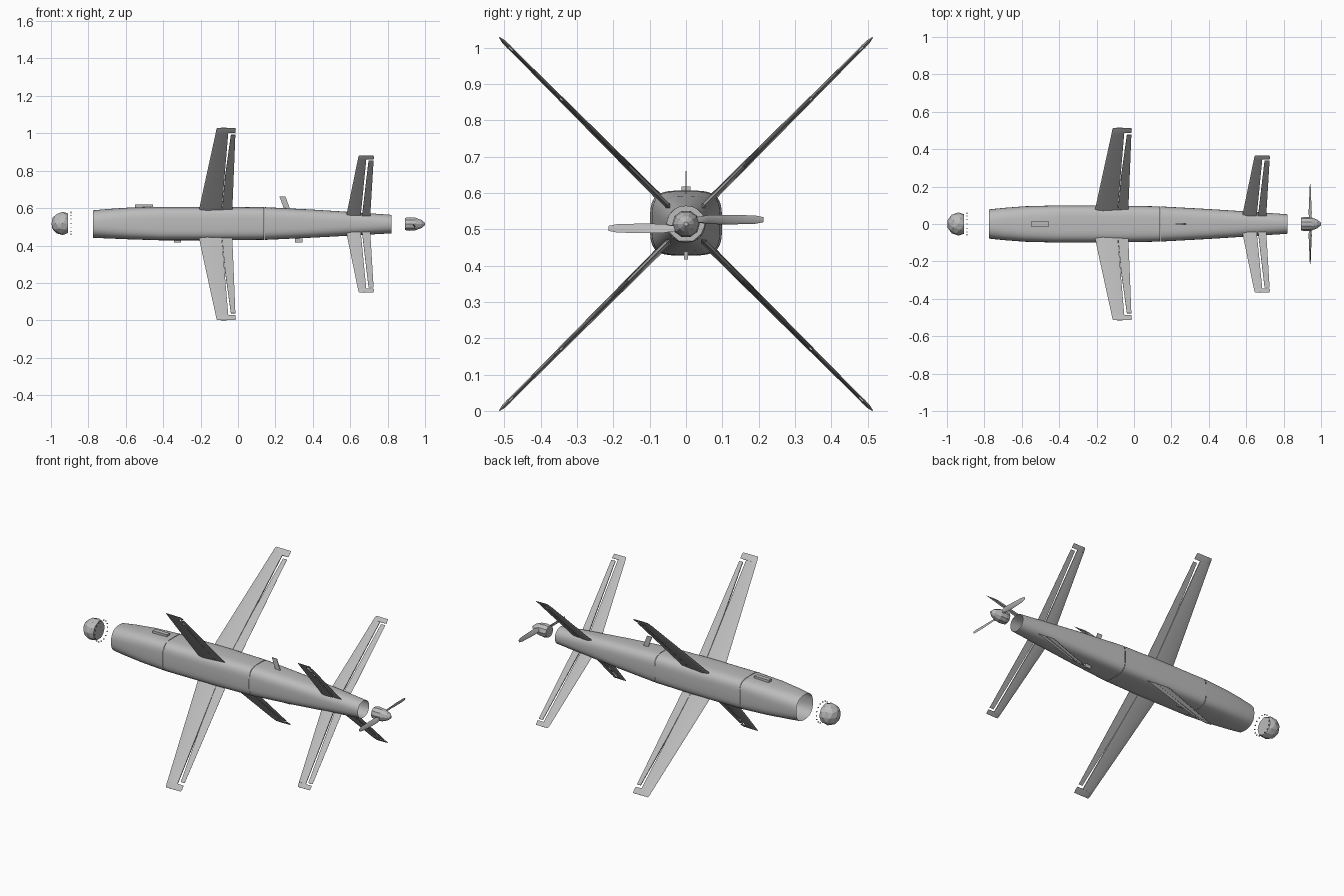
import bpy, bmesh, math
from mathutils import Vector, Matrix

cube = bpy.data.objects.get("Cube")
if cube:
    bpy.data.objects.remove(cube, do_unlink=True)

CZ = 0.515  # height of the body axis
grey = bpy.data.materials.new("light_grey")
grey.use_nodes = True
colour = (0.5, 0.5, 0.5, 1)
grey.diffuse_color = colour
grey.node_tree.nodes["Principled BSDF"].inputs["Base Color"].default_value = colour


def finish(name, bm, smooth=True, angle=35):
    """Turn a bmesh built around the body axis into a shaded object."""
    bmesh.ops.recalc_face_normals(bm, faces=bm.faces)
    mesh = bpy.data.meshes.new(name)
    bm.to_mesh(mesh)
    bm.free()
    mesh.materials.append(grey)
    obj = bpy.data.objects.new(name, mesh)
    obj.location.z = CZ
    bpy.context.collection.objects.link(obj)
    if smooth:
        bpy.ops.object.select_all(action='DESELECT')
        obj.select_set(True)
        bpy.context.view_layer.objects.active = obj
        bpy.ops.object.shade_smooth_by_angle(angle=math.radians(angle))
    return obj


def loft(bm, rings, caps=True):
    """Skin a list of point rings, optionally closing the ends."""
    loops = [[bm.verts.new(p) for p in ring] for ring in rings]
    n = len(loops[0])
    for a, b in zip(loops, loops[1:]):
        for i in range(n):
            j = (i + 1) % n
            bm.faces.new((a[i], a[j], b[j], b[i]))
    if caps:
        bm.faces.new(loops[0])
        bm.faces.new(loops[-1])


def box(bm, x0, x1, y, z0, z1, lean=0.0):
    """Box symmetric in y whose top may lean along x."""
    loft(bm, [[(x0 + d, -y, z), (x1 + d, -y, z), (x1 + d, y, z), (x0 + d, y, z)]
              for z, d in ((z0, 0), (z1, lean))])


# Body: open rounded-square tube in three sections
def body_ring(x, half_y, top, bottom, power, n=48):
    ring = []
    for i in range(n):
        t = 2 * math.pi * i / n
        c, s = math.cos(t), math.sin(t)
        y = half_y * math.copysign(abs(c) ** (2 / power), c)
        z = (top if s > 0 else bottom) * math.copysign(abs(s) ** (2 / power), s)
        ring.append((x, y, z))
    return ring


sections = {
    "front_body": [(-0.775, 0.078, 0.073, 0.074, 2.4), (-0.7, 0.086, 0.080, 0.077, 2.8),
                   (-0.58, 0.095, 0.088, 0.082, 3.3), (-0.421, 0.099, 0.092, 0.087, 3.8)],
    "middle_body": [(-0.419, 0.099, 0.092, 0.087, 3.8), (-0.1, 0.099, 0.092, 0.087, 3.8),
                    (0.139, 0.094, 0.090, 0.085, 3.7)],
    "rear_body": [(0.141, 0.094, 0.090, 0.085, 3.7), (0.4, 0.080, 0.077, 0.073, 3.2),
                  (0.62, 0.066, 0.063, 0.061, 2.6), (0.82, 0.052, 0.049, 0.050, 2.1)],
}
for name, stations in sections.items():
    bm = bmesh.new()
    loft(bm, [body_ring(*st) for st in stations], caps=False)
    finish(name, bm)

# Wings and tail fins: each a main panel, a hinged flap and a tip cap
MAIN = ((0, 0), (0.06, 0.5), (0.35, 1), (1, 0.5), (1, -0.5), (0.35, -1), (0.06, -0.5))
FLAP = ((0, 0.5), (1, 0.05), (1, -0.05), (0, -0.5))
CAP = ((0, 0), (0.1, 0.6), (0.35, 1), (1, 0.08), (1, -0.08), (0.35, -1), (0.1, -0.6))


def panel(name, shape, stations, turn):
    """Stations: (span, leading x, trailing x, half thickness)."""
    bm = bmesh.new()
    loft(bm, [[(a + (b - a) * u, h * v, s) for u, v in shape] for s, a, b, h in stations])
    bmesh.ops.transform(bm, matrix=turn, verts=bm.verts)
    finish(name, bm, angle=25)


for k, place in enumerate(("upper_front", "lower_front", "lower_back", "upper_back")):
    turn = Matrix.Rotation(math.radians(45 + 90 * k), 4, 'X')
    panel("wing_" + place, MAIN,
          [(0.085, -0.212, -0.088, 0.010), (0.36, -0.170, -0.072, 0.008),
           (0.69, -0.119, -0.052, 0.005)], turn)
    panel("wing_flap_" + place, FLAP,
          [(0.085, -0.087, -0.031, 0.010), (0.36, -0.069, -0.023, 0.008),
           (0.675, -0.038, -0.014, 0.005)], turn)
    panel("wing_tip_" + place, CAP,
          [(0.69, -0.119, -0.013, 0.006), (0.712, -0.116, -0.012, 0.005),
           (0.727, -0.112, -0.013, 0.001)], turn)
    panel("tail_fin_" + place, MAIN,
          [(0.05, 0.577, 0.655, 0.008), (0.49, 0.641, 0.686, 0.004)], turn)
    panel("tail_flap_" + place, FLAP,
          [(0.06, 0.663, 0.707, 0.007), (0.48, 0.698, 0.725, 0.004)], turn)
    panel("tail_tip_" + place, CAP,
          [(0.49, 0.641, 0.726, 0.004), (0.508, 0.644, 0.726, 0.003),
           (0.517, 0.647, 0.725, 0.001)], turn)

# Small fittings on the back and belly
bm = bmesh.new()
box(bm, -0.55, -0.455, 0.013, 0.07, 0.103)
finish("top_fairing", bm, smooth=False)

bm = bmesh.new()
box(bm, 0.248, 0.28, 0.002, 0.075, 0.146, lean=-0.026)
finish("antenna_blade", bm, smooth=False)

for name, x in (("front_belly_tab", -0.323), ("rear_belly_tab", 0.325)):
    bm = bmesh.new()
    box(bm, x - 0.019, x + 0.019, 0.006, -0.098, -0.07)
    finish(name, bm, smooth=False)

# Nose: faceted sensor ball with a flat back and a ring of fasteners
bm = bmesh.new()
bmesh.ops.create_icosphere(bm, subdivisions=2, radius=0.062,
                           matrix=Matrix.Translation((-0.938, 0, 0.003)))
cut = bmesh.ops.bisect_plane(bm, geom=bm.verts[:] + bm.edges[:] + bm.faces[:],
                             plane_co=(-0.908, 0, 0), plane_no=(1, 0, 0), clear_outer=True)
bmesh.ops.holes_fill(bm, edges=[e for e in bm.edges if e.is_boundary])
finish("sensor_ball", bm, smooth=False)

bm = bmesh.new()
for i in range(16):
    t = 2 * math.pi * i / 16
    spot = Vector((-0.894, 0.06 * math.cos(t), 0.003 + 0.06 * math.sin(t)))
    bmesh.ops.create_cube(bm, size=0.005, matrix=Matrix.Translation(spot))
finish("nose_fasteners", bm, smooth=False)

# Spinner: faceted cone behind the body
bm = bmesh.new()
loft(bm, [[(x, r * math.cos(math.pi * i / 5), r * math.sin(math.pi * i / 5)) for i in range(10)]
          for x, r in ((0.892, 0.034), (0.915, 0.038), (0.95, 0.035), (0.982, 0.022), (1.0, 0.006))])
finish("spinner", bm, smooth=False)

# Propeller: two twisted blades
for name, half_turn in (("propeller_blade_back", 0), ("propeller_blade_front", math.pi)):
    bm = bmesh.new()
    rings = []
    for y, chord, thick, twist in ((0.02, 0.016, 0.007, 45), (0.06, 0.030, 0.005, 35),
                                   (0.12, 0.029, 0.004, 24), (0.19, 0.024, 0.003, 16),
                                   (0.214, 0.014, 0.001, 14)):
        spin = Matrix.Rotation(math.radians(twist), 3, 'Y')
        rings.append([spin @ Vector((thick * v, 0, chord * (u - 0.5))) + Vector((0.942, y, 0.012))
                      for u, v in ((0, 0), (0.3, 1), (1, 0), (0.3, -0.6))])
    loft(bm, rings)
    bmesh.ops.transform(bm, matrix=Matrix.Rotation(half_turn, 4, 'X'), verts=bm.verts)
    finish(name, bm, angle=50)
